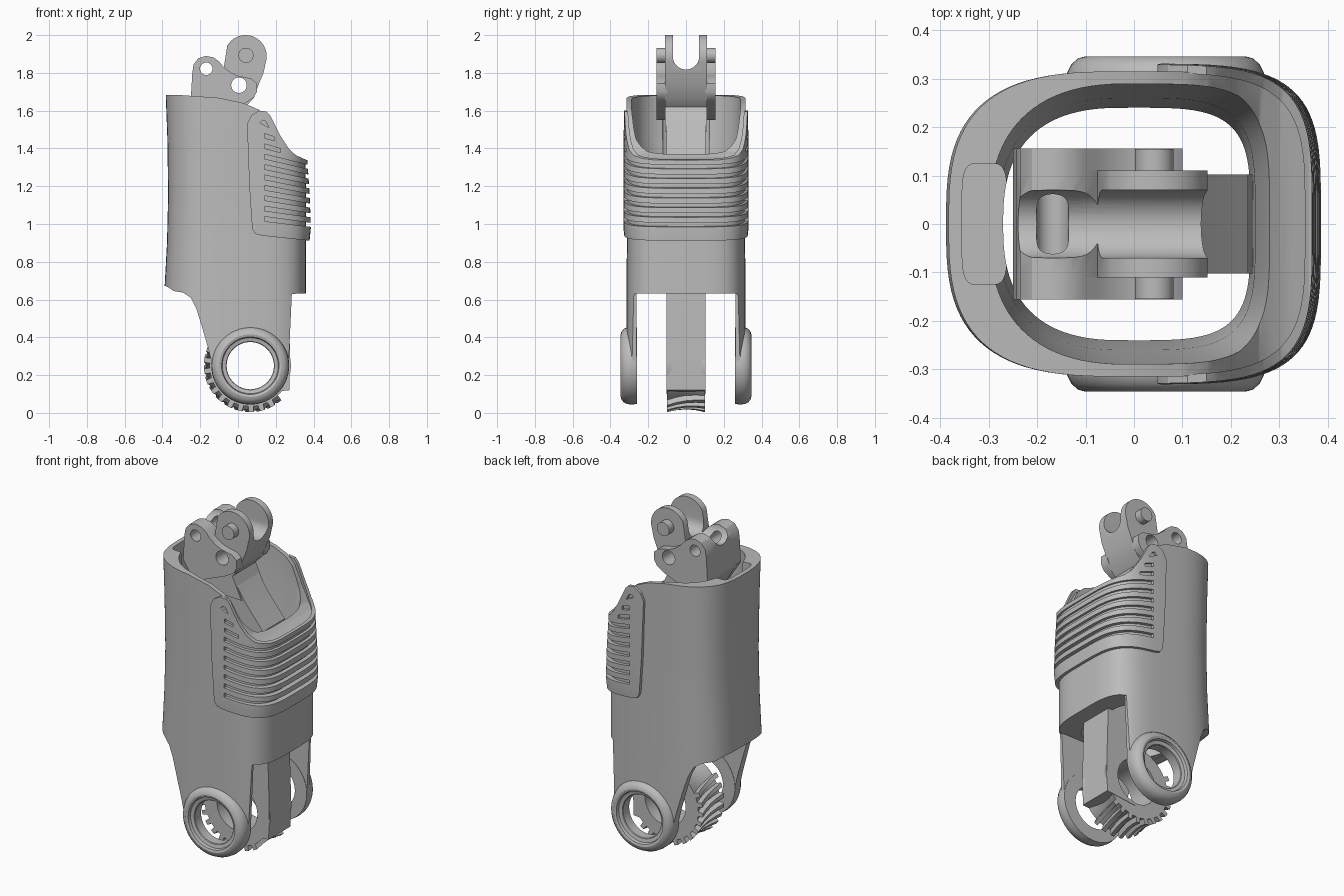
import bpy, bmesh, math
from mathutils import Matrix, Vector

cube = bpy.data.objects.get("Cube")
if cube:
    bpy.data.objects.remove(cube)

grey = bpy.data.materials.new("plain grey")
grey.use_nodes = True
grey.diffuse_color = (0.5, 0.5, 0.5, 1)
grey.node_tree.nodes["Principled BSDF"].inputs["Base Color"].default_value = (0.5, 0.5, 0.5, 1)

AX, AZ = 0.065, 0.25          # pivot axis


def make(name, bm):
    bmesh.ops.recalc_face_normals(bm, faces=bm.faces)
    me = bpy.data.meshes.new(name)
    bm.to_mesh(me)
    bm.free()
    me.materials.append(grey)
    ob = bpy.data.objects.new(name, me)
    bpy.context.collection.objects.link(ob)
    return ob


def skin(name, rings, closed=False):
    """Loft equal-length rings, capping the ends unless closed."""
    bm = bmesh.new()
    vs = [[bm.verts.new(p) for p in r] for r in rings]
    n = len(vs[0])
    pairs = list(zip(vs, vs[1:])) + ([(vs[-1], vs[0])] if closed else [])
    for a, b in pairs:
        for i in range(n):
            j = (i + 1) % n
            bm.faces.new((a[i], a[j], b[j], b[i]))
    if not closed:
        bm.faces.new(vs[0])
        bm.faces.new(vs[-1])
    return make(name, bm)


def prism(name, pts, y0, y1):
    return skin(name, [[(x, y, z) for x, z in pts] for y in (y0, y1)])


def arc(cx, cz, r, a0, a1, n=20):
    return [(cx + r * math.cos(math.radians(a0 + (a1 - a0) * i / n)),
             cz + r * math.sin(math.radians(a0 + (a1 - a0) * i / n))) for i in range(n + 1)]


def disc(name, x, z, r, y0, y1, n=40):
    return prism(name, arc(x, z, r, 0, 360)[:-1] if n == 20 else arc(x, z, r, 0, 360, n)[:-1], y0, y1)


def box(name, x0, x1, y, z0, z1):
    return prism(name, [(x0, z0), (x1, z0), (x1, z1), (x0, z1)], -y, y)


def column(name, sections, nl, nr, grow=0.0):
    """Upright loft of rounded sections (z, x0, x1, half width)."""
    rings = []
    for z, x0, x1, hy in sections:
        cx, a, ring = (x0 + x1) / 2, (x1 - x0) / 2 + grow, []
        for i in range(96):
            t = 2 * math.pi * (i + 0.5) / 96
            c, s = math.cos(t), math.sin(t)
            e = 2 / (nr if c > 0 else nl)
            ring.append((cx + math.copysign(a * abs(c) ** e, c),
                         math.copysign((hy + grow) * abs(s) ** e, s), z))
        rings.append(ring)
    return skin(name, rings)


def apply(ob):
    dg = bpy.context.evaluated_depsgraph_get()
    me = bpy.data.meshes.new_from_object(ob.evaluated_get(dg))
    ob.modifiers.clear()
    ob.data = me


def cut(ob, others, op='DIFFERENCE'):
    for o in others:
        m = ob.modifiers.new("cut", 'BOOLEAN')
        m.operation, m.solver, m.object = op, 'EXACT', o
    apply(ob)
    for o in others:
        bpy.data.objects.remove(o)
    return ob


def revolve(name, profile, side=1, n=64):
    """Spin (radius, y) points about the pivot axis."""
    return skin(name, [[(AX + r * math.cos(t), y * side, AZ + r * math.sin(t)) for r, y in profile]
                       for t in (2 * math.pi * i / n for i in range(n))], closed=True)


# Outer shell: rounded column trimmed to the side outline
outer = [(-0.1, -0.385, 0.36, 0.315), (0.68, -0.388, 0.36, 0.315), (0.9, -0.376, 0.36, 0.313),
         (1.15, -0.37, 0.36, 0.313), (1.45, -0.374, 0.355, 0.315), (1.8, -0.387, 0.35, 0.315)]
top_edge = [(-0.45, 1.685), (-0.3, 1.682), (-0.1, 1.668), (0.03, 1.64), (0.11, 1.605), (0.155, 1.565),
            (0.21, 1.46), (0.26, 1.385), (0.3, 1.355), (0.36, 1.33), (0.45, 1.32)]
outline = top_edge + [(0.45, 0.63), (0.285, 0.63), (0.27, 0.3)] + arc(AX, AZ, 0.2, 0, -180) + [
    (-0.16, 0.35), (-0.195, 0.47), (-0.22, 0.55), (-0.25, 0.61), (-0.29, 0.637),
    (-0.34, 0.645), (-0.37, 0.665), (-0.45, 0.7)]
shell = column("shell", outer, 3, 4)
cut(shell, [prism("trim", outline, -0.6, 0.6)], 'INTERSECT')
cavity = [(0.4, -0.27, 0.24, 0.24), (1.0, -0.27, 0.24, 0.24), (1.25, -0.28, 0.25, 0.26),
          (1.45, -0.295, 0.3, 0.285), (1.8, -0.3, 0.32, 0.293)]
cut(shell, [column("cavity", cavity, 2.6, 4),
            box("leg_gap", -0.5, 0.5, 0.262, -0.2, 0.632),
            disc("pivot_hole", AX, AZ, 0.13, -0.6, 0.6)])
pocket = column("pocket", [(0.85, -0.355, -0.262, 0.125), (1.9, -0.355, -0.262, 0.125)], 5, 5)
cut(shell, [pocket])

# Ribbed grip wrapped round the inner side
bulge = [(0.85, -0.385, 0.375, 0.322), (0.92, -0.385, 0.38, 0.327), (0.98, -0.385, 0.386, 0.331),
         (1.15, -0.385, 0.38, 0.331), (1.33, -0.385, 0.368, 0.331), (1.7, -0.385, 0.362, 0.328)]
grip_edge = [(0.048, 1.53), (0.06, 1.2), (0.075, 0.975), (0.09, 0.948), (0.13, 0.938), (0.3, 0.92),
             (0.45, 0.905), (0.45, 1.33), (0.36, 1.34), (0.305, 1.365), (0.268, 1.4), (0.22, 1.475),
             (0.17, 1.575), (0.15, 1.595), (0.11, 1.6), (0.07, 1.575)]
grip = column("grip", bulge, 3, 4)
cut(grip, [prism("trim", grip_edge, -0.6, 0.6)], 'INTERSECT')
cut(grip, [column("hollow", outer, 3, 4, -0.004)])
slots = []
for i in range(9):
    z = 1.015 + 0.055 * i
    end = 0.5 if z < 1.37 else 0.235 - (z - 1.38) * 0.55
    drop = math.tan(math.radians(7 + i)) * (end - 0.14)
    slots.append(prism("slot", [(0.14, z), (end, z - drop), (end, z - drop + 0.02), (0.14, z + 0.024)], -0.6, 0.6))
slots.append(prism("slot", [(0.115, 1.535), (0.165, 1.51), (0.145, 1.545), (0.13, 1.55)], -0.6, 0.6))
cut(grip, slots)

# Rounded pivot rings on both legs
ring_profile = [(0.125, 0.26), (0.203, 0.26), (0.206, 0.29), (0.203, 0.312), (0.194, 0.33), (0.18, 0.342),
                (0.165, 0.346), (0.152, 0.342), (0.148, 0.325), (0.128, 0.32), (0.125, 0.316)]
for side, label in ((1, "back"), (-1, "front")):
    revolve(label + "_pivot_ring", ring_profile, side)

# Lever running from the gear up to the fork
lever = prism("lever", [(0.272, 0.12), (0.276, 0.3), (0.255, 1.0), (0.235, 1.34), (0.12, 1.48), (0.03, 1.62),
                        (-0.2, 1.62), (-0.1, 1.35), (0.02, 0.9), (0.08, 0.6), (0.08, 0.1)], -0.102, 0.102)
cut(lever, [disc("bore", AX, AZ, 0.133, -0.6, 0.6)])

# Throated gear with slanted teeth on the open side
gear = revolve("gear", [(0.133, -0.1), (0.215, -0.1), (0.205, -0.05), (0.2, 0), (0.205, 0.05), (0.215, 0.1), (0.133, 0.1)])
bm = bmesh.new()
for k in range(12):
    a = math.radians(150 + 14 * k)
    parts = []
    for j in range(5):
        y = -0.1 + 0.05 * j
        top = 0.232 + 1.4 * y * y
        c = a + y * 0.9
        parts.append([bm.verts.new((AX + r * math.cos(c + d), y, AZ + r * math.sin(c + d)))
                      for r, d in ((0.185, -0.085), (top, -0.05), (top, 0.05), (0.185, 0.085))])
    for p, q in zip(parts, parts[1:]):
        for i in range(4):
            bm.faces.new((p[i], p[(i + 1) % 4], q[(i + 1) % 4], q[i]))
    bm.faces.new(parts[0])
    bm.faces.new(parts[-1])
make("gear_teeth", bm)

# Fork head with a rounded channel
ear = [(-0.075, 1.83), (-0.1, 1.86), (-0.13, 1.882), (-0.17, 1.89), (-0.21, 1.877), (-0.235, 1.845),
       (-0.242, 1.8), (-0.25, 1.66)]
head = prism("fork", arc(0.04, 1.888, 0.112, -20, 150) + ear + [
    (-0.19, 1.55), (-0.12, 1.5), (0.1, 1.49), (0.04, 1.62), (0.085, 1.67), (0.11, 1.74), (0.135, 1.8)], -0.11, 0.11)
channel = [(-0.07, 2.1)] + arc(0, 1.888, 0.07, 180, 360) + [(0.07, 2.1)]
cut(head, [skin("channel", [[(x, y, z) for y, z in channel] for x in (-0.6, 0.6)])])


def holes():
    return [disc("hole", -0.168, 1.822, 0.033, -0.6, 0.6), disc("hole", 0.005, 1.735, 0.041, -0.6, 0.6)]


cut(head, holes())

# Side cheeks and pin stubs
cheek = ear + [(-0.18, 1.55), (0.03, 1.635), (0.08, 1.665), (0.1, 1.7), (0.1, 1.745), (0.07, 1.77),
               (0.0, 1.785), (-0.035, 1.8), (-0.055, 1.815)]
for side, label in ((1, "back"), (-1, "front")):
    cut(prism(label + "_cheek", cheek, 0.1 * side, 0.156 * side), holes())
    disc(label + "_pin", 0.042, 1.893, 0.04, 0.09 * side, 0.155 * side)

# Smooth the curved walls, keep hard edges
for ob in bpy.context.scene.objects:
    ob.select_set(ob.type == 'MESH')
bpy.context.view_layer.objects.active = shell
bpy.ops.object.shade_smooth_by_angle(angle=math.radians(30))
